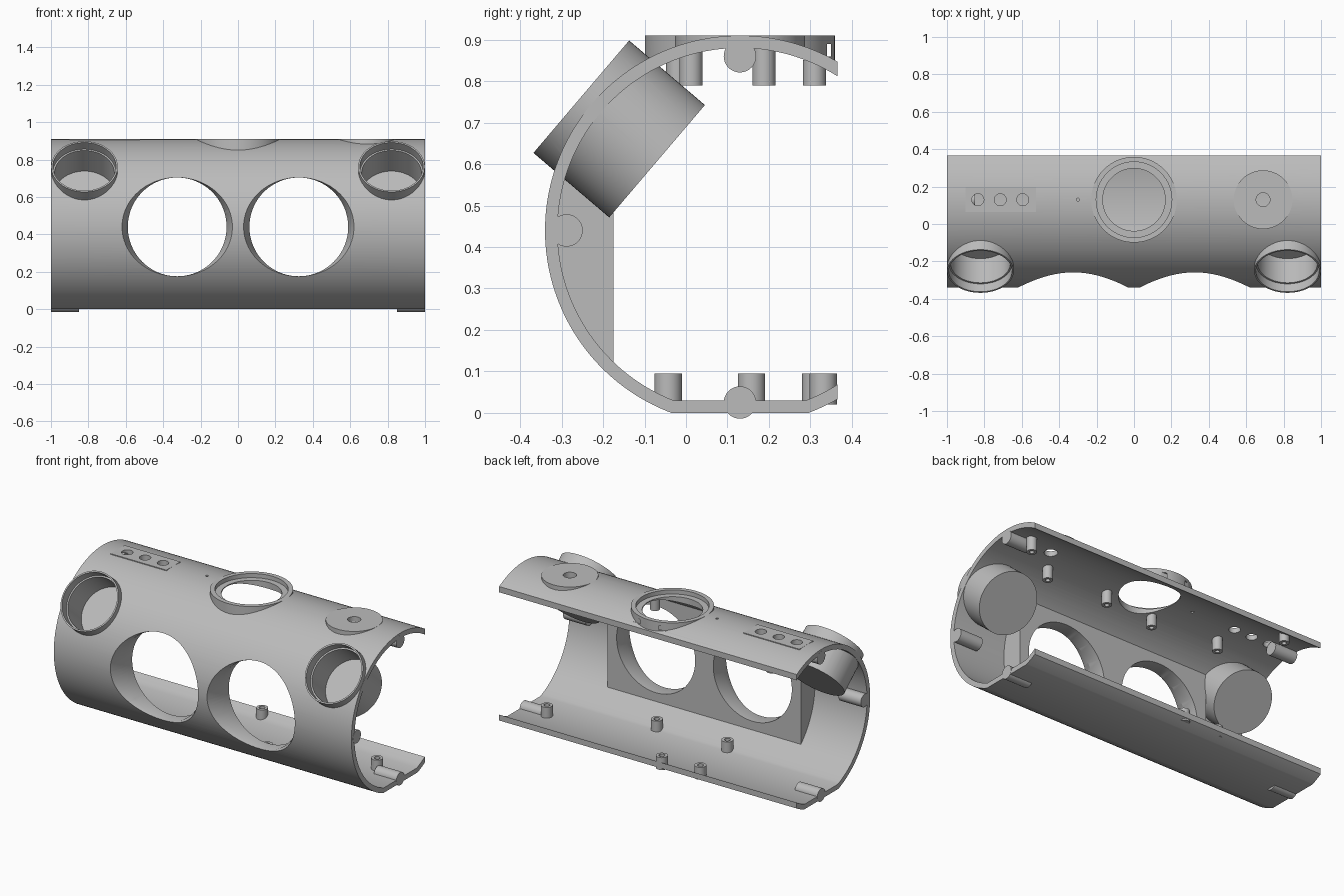
import bpy, bmesh, math
from mathutils import Vector

cube = bpy.data.objects.get("Cube")
if cube:
    bpy.data.objects.remove(cube, do_unlink=True)

grey = bpy.data.materials.new("plain grey")
grey.use_nodes = True
GREY = (0.5, 0.5, 0.5, 1)
grey.diffuse_color = GREY
grey.node_tree.nodes["Principled BSDF"].inputs["Base Color"].default_value = GREY

CY, CZ = 0.13, 0.44          # axis of the housing
R_OUT, R_IN = 0.47, 0.44


def finish(name, bm):
    bmesh.ops.recalc_face_normals(bm, faces=bm.faces)
    mesh = bpy.data.meshes.new(name)
    bm.to_mesh(mesh)
    bm.free()
    mesh.materials.append(grey)
    obj = bpy.data.objects.new(name, mesh)
    bpy.context.collection.objects.link(obj)
    return obj


def extrude_x(name, points, half):
    """Prism along x from a (y, z) outline."""
    bm = bmesh.new()
    face = bm.faces.new([bm.verts.new((-half, y, z)) for y, z in points])
    new = bmesh.ops.extrude_face_region(bm, geom=[face])["geom"]
    bmesh.ops.translate(bm, vec=(2 * half, 0, 0),
                        verts=[v for v in new if isinstance(v, bmesh.types.BMVert)])
    return finish(name, bm)


def rod(name, start, end, r1, r2=None, segs=64):
    """Cylinder or cone between two points."""
    a, b = Vector(start), Vector(end)
    bm = bmesh.new()
    bmesh.ops.create_cone(bm, cap_ends=True, segments=segs, radius1=r1,
                          radius2=r1 if r2 is None else r2, depth=(b - a).length)
    turn = (b - a).to_track_quat("Z", "Y").to_matrix().to_4x4()
    bm.transform(turn)
    bmesh.ops.translate(bm, verts=bm.verts, vec=(a + b) / 2)
    return finish(name, bm)


def box(name, low, high):
    bm = bmesh.new()
    bmesh.ops.create_cube(bm, size=1)
    for v in bm.verts:
        v.co = [lo + (c + 0.5) * (hi - lo) for c, lo, hi in zip(v.co, low, high)]
    return finish(name, bm)


def combine(target, other, operation):
    """Apply a boolean and drop the helper."""
    mod = target.modifiers.new("bool", "BOOLEAN")
    mod.object, mod.operation, mod.solver = other, operation, "EXACT"
    bpy.context.view_layer.objects.active = target
    bpy.ops.object.modifier_apply(modifier=mod.name)
    bpy.data.objects.remove(other, do_unlink=True)


def add(target, other):
    combine(target, other, "UNION")


def cut(target, other):
    combine(target, other, "DIFFERENCE")


def arc(r, a, b, n):
    return [(CY + r * math.cos(a + (b - a) * i / n),
             CZ + r * math.sin(a + (b - a) * i / n)) for i in range(n + 1)]


def round_profile(r, floor, start):
    """Circle with a flat floor, opened at the back by the start angle."""
    dip = math.asin((CZ - floor) / r)
    return arc(r, start, math.pi + dip, 96) + arc(r, 2 * math.pi - dip, 2 * math.pi - start, 16)


def inner_z(y):
    return CZ + math.sqrt(R_IN ** 2 - (y - CY) ** 2)


# Housing shell with the flat pads and lens ring on its top
TOP = 0.91
back = math.acos((0.365 - CY) / R_OUT)
shell = extrude_x("housing_shell", round_profile(R_OUT, 0, back), 1)
add(shell, rod("ring", (0, CY, 0.7), (0, CY, TOP), 0.229, segs=96))
add(shell, rod("pad", (0.69, CY, 0.7), (0.69, CY, TOP), 0.157))
add(shell, box("plate", (-0.9, 0.063, 0.7), (-0.525, 0.197, TOP)))
cut(shell, extrude_x("bore", round_profile(R_IN, 0.03, 0), 1.1))

# Flat-backed block behind the front windows
edge = math.acos((CY + 0.175) / 0.455)
add(shell, extrude_x("block", arc(0.455, math.pi - edge, math.pi + edge, 48), 0.65))

# Slanted closed cups at both ends
outer = Vector((0, -0.2525, 0.7625))
axis = Vector((0, 0.182, -0.155)).normalized()
for side in (-1, 1):
    centre = outer + Vector((side * 0.821, 0, 0))
    add(shell, rod("cup", centre, centre + axis * 0.24, 0.178))
    cut(shell, rod("mouth", centre - axis * 0.1, centre + axis * 0.055, 0.169))
    cut(shell, rod("well", centre, centre + axis * 0.225, 0.16))

# Front windows, flared outwards
for x in (-0.325, 0.325):
    cut(shell, rod("window", (x, -0.5, CZ), (x, 0, CZ), 0.264, segs=96))
    cut(shell, rod("flare", (x, -0.345, CZ), (x, -0.258, CZ), 0.297, 0.264, 96))

# Lens ring recess, opening and rear slot
cut(shell, rod("recess", (0, CY, 0.885), (0, CY, 1), 0.202, segs=96))
cut(shell, rod("opening", (0, CY, 0.7), (0, CY, 1), 0.167, segs=96))
cut(shell, box("slot", (-0.12, 0.34, 0.86), (0.12, 0.35, 0.89)))

# Button and pin holes through the top
for x, r in ((-0.835, 0.032), (-0.715, 0.032), (-0.595, 0.032), (0.69, 0.037), (-0.3, 0.008)):
    cut(shell, rod("hole", (x, CY, 0.75), (x, CY, 1), r, segs=32))

parts = [shell]

# Locating pins along both ends
for side, word in ((-1, "right"), (1, "left")):
    for place, y, z in (("top", CY, 0.86), ("front", -0.288, CZ), ("bottom", CY, 0.025)):
        parts.append(rod(f"{word}_{place}_pin", (side * 0.85, y, z),
                         (side * 1.0005, y, z), 0.039, segs=40))

# Hollow screw posts on the floor
for i, (x, y) in enumerate(((0.825, 0.158), (0.226, -0.043), (-0.248, -0.043),
                            (-0.07, 0.331), (-0.316, 0.313))):
    post = rod(f"floor_post_{i + 1}", (x, y, 0.02), (x, y, 0.095), 0.033, segs=32)
    cut(post, rod("hole", (x, y, 0.04), (x, y, 0.2), 0.017, segs=24))
    parts.append(post)

# Hollow screw posts under the roof
for i, (x, y) in enumerate(((0.873, 0.188), (0.614, 0.012), (0.2, 0.012),
                            (-0.139, -0.02), (-0.573, 0.012), (-0.79, 0.31))):
    post = rod(f"roof_post_{i + 1}", (x, y, 0.79), (x, y, inner_z(y) + 0.01), 0.028, segs=32)
    cut(post, rod("hole", (x, y, 0.7), (x, y, 0.83), 0.013, segs=24))
    parts.append(post)

# Smooth shading with crisp edges
for obj in bpy.context.view_layer.objects:
    obj.select_set(obj in parts)
bpy.context.view_layer.objects.active = shell
bpy.ops.object.shade_smooth_by_angle(angle=math.radians(30))
